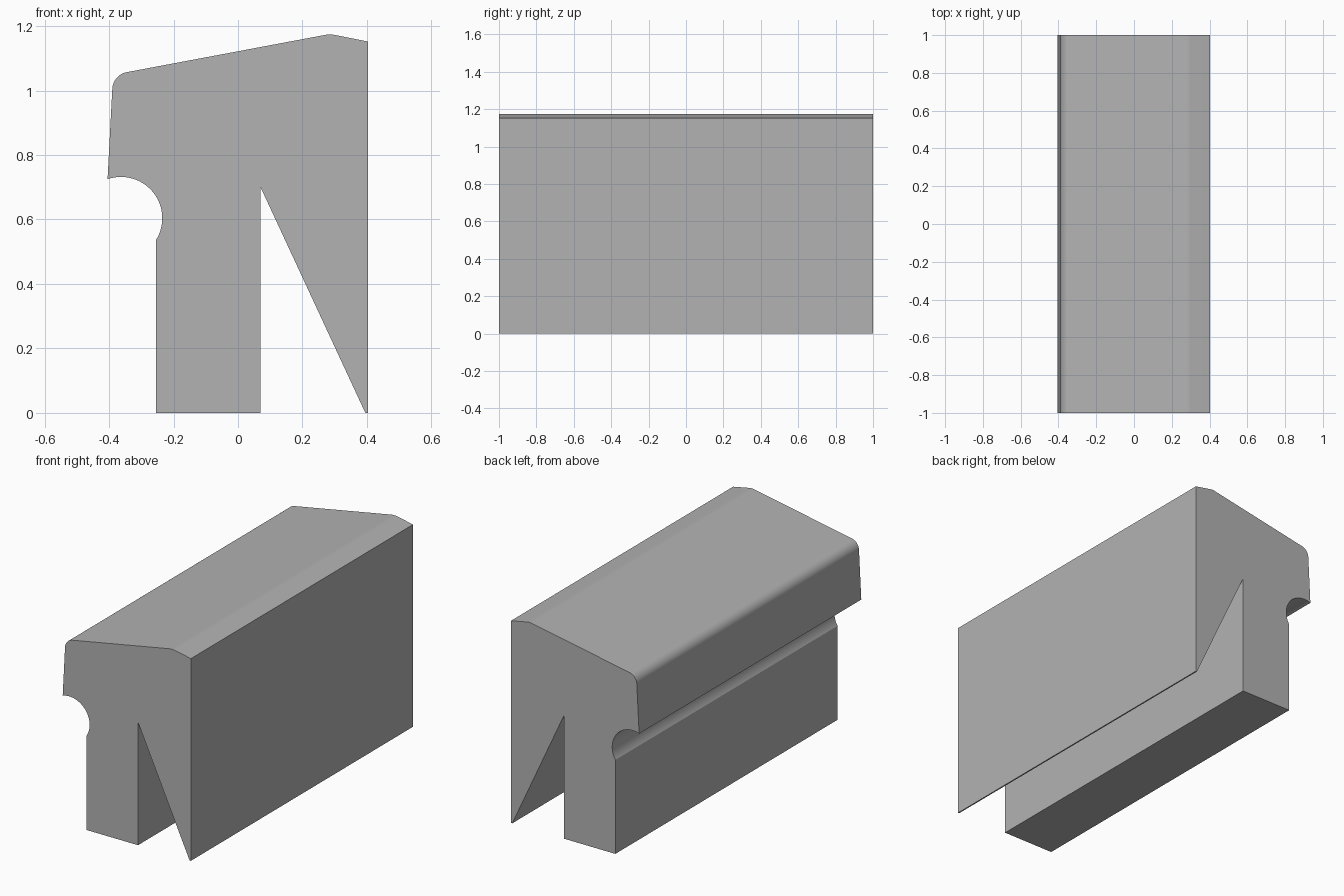
import bpy
import bmesh
from math import cos, sin, radians

cube = bpy.data.objects.get("Cube")
if cube:
    bpy.data.objects.remove(cube, do_unlink=True)

HALF_LENGTH = 1.0


def arc(cx, cz, radius, start, end, steps):
    """Points along an arc, angles in degrees."""
    angles = [radians(start + (end - start) * i / steps) for i in range(steps + 1)]
    return [(cx + radius * cos(a), cz + radius * sin(a)) for a in angles]


# Cross-section, clockwise from the bottom of the thick leg
profile = [(-0.255, 0)]
profile += arc(-0.363, 0.604, 0.128, -32.5, 109, 32)    # finger groove
profile += arc(-0.335, 1.003, 0.055, 177, 100.5, 14)    # rounded nose
profile += arc(0.285, 1.094, 0.08, 100.5, 80, 6)        # soft ridge
profile += [(0.403, 1.152), (0.403, 0), (0.395, 0)]     # straight back, thin tip
profile += [(0.07, 0.70), (0.07, 0)]                    # wedge slot

# Extrude the section along the length
bm = bmesh.new()
front = bm.faces.new([bm.verts.new((x, -HALF_LENGTH, z)) for x, z in profile])
result = bmesh.ops.extrude_face_region(bm, geom=[front], use_keep_orig=True)
moved = [g for g in result["geom"] if isinstance(g, bmesh.types.BMVert)]
bmesh.ops.translate(bm, verts=moved, vec=(0, 2 * HALF_LENGTH, 0))
bmesh.ops.recalc_face_normals(bm, faces=bm.faces)
mesh = bpy.data.meshes.new("grooved_rail")
bm.to_mesh(mesh)
bm.free()

rail = bpy.data.objects.new("grooved_rail", mesh)
bpy.context.collection.objects.link(rail)

# Plain grey material
grey = bpy.data.materials.new("plain_grey")
grey.use_nodes = True
colour = (0.45, 0.45, 0.45, 1)
grey.diffuse_color = colour
grey.node_tree.nodes["Principled BSDF"].inputs["Base Color"].default_value = colour
mesh.materials.append(grey)

# Smooth the curved strips, keep corners sharp and flats flat
bpy.ops.object.select_all(action="DESELECT")
rail.select_set(True)
bpy.context.view_layer.objects.active = rail
bpy.ops.object.shade_smooth_by_angle(angle=radians(30))
weighted = rail.modifiers.new("flat_faces", "WEIGHTED_NORMAL")
weighted.keep_sharp = True
